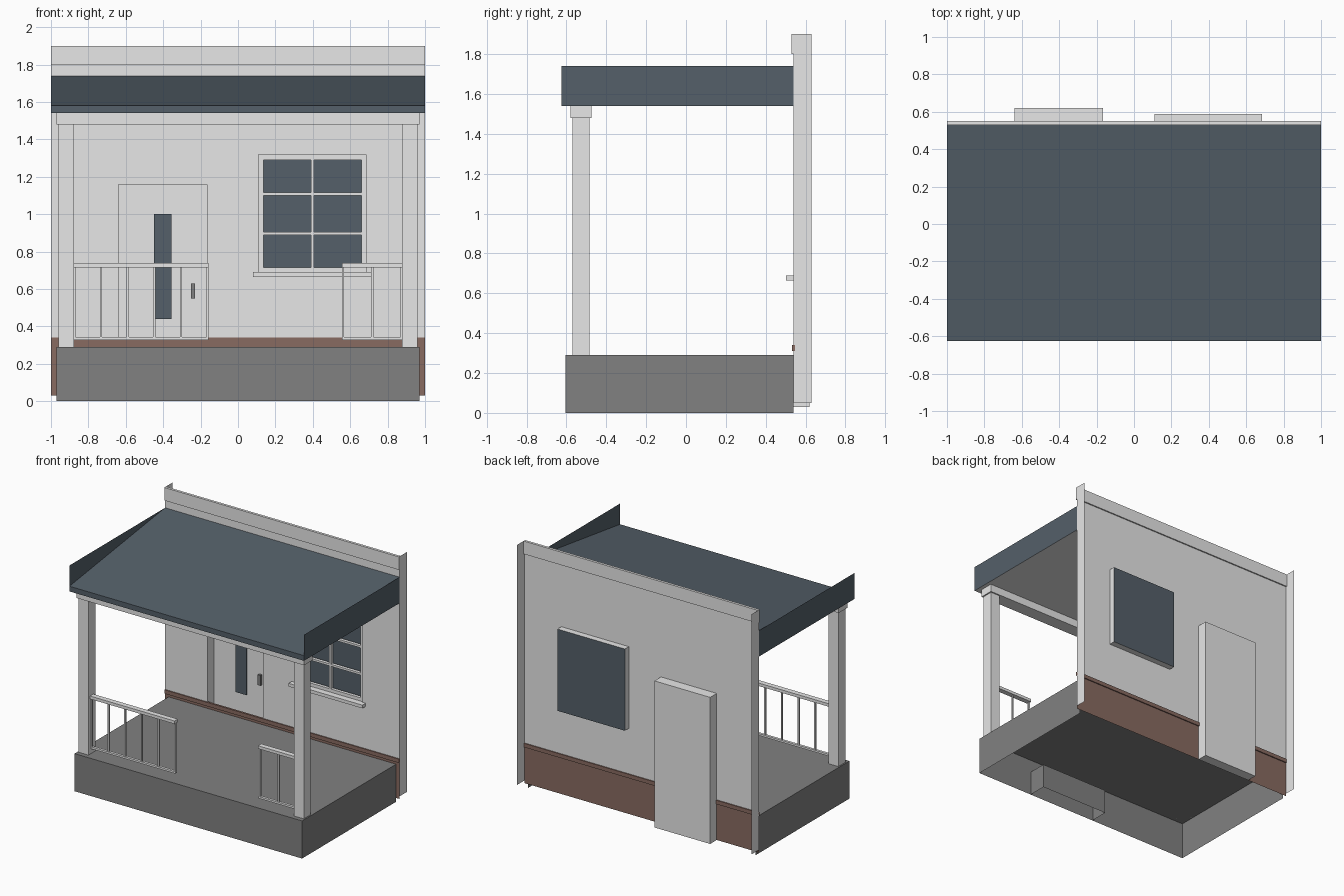
import bpy
import bmesh

if "Cube" in bpy.data.objects:
    bpy.data.objects.remove(bpy.data.objects["Cube"], do_unlink=True)


def material(name, rgb):
    m = bpy.data.materials.new(name)
    m.use_nodes = True
    m.diffuse_color = (*rgb, 1)
    m.node_tree.nodes["Principled BSDF"].inputs["Base Color"].default_value = (*rgb, 1)
    return m


PAINT = material("light_paint", (0.8, 0.8, 0.8))
SLATE = material("slate_blue", (0.09, 0.117, 0.142))
STONE = material("grey_stone", (0.22, 0.22, 0.22))
BRICK = material("brown_brick", (0.25, 0.147, 0.12))


def finish(name, bm, *mats):
    mesh = bpy.data.meshes.new(name)
    bm.to_mesh(mesh)
    bm.free()
    for m in mats:
        mesh.materials.append(m)
    ob = bpy.data.objects.new(name, mesh)
    bpy.context.collection.objects.link(ob)
    return ob


def box(name, x, y, z, mat, open_sides=()):
    """Box from ranges; open_sides lists face directions to leave out."""
    bm = bmesh.new()
    bmesh.ops.create_cube(bm, size=1)
    for v in bm.verts:
        v.co = [r[0] if c < 0 else r[1] for c, r in zip(v.co, (x, y, z))]
    bm.normal_update()
    gone = [f for f in bm.faces
            if any(f.normal.dot(d) > 0.9 for d in open_sides)]
    bmesh.ops.delete(bm, geom=gone, context='FACES')
    return finish(name, bm, mat)


def sheet(name, points, mat):
    bm = bmesh.new()
    bm.faces.new([bm.verts.new(p) for p in points])
    return finish(name, bm, mat)


def panel(name, x, y, z, mat):
    """Upright sheet facing the front."""
    return sheet(name, [(x[0], y, z[0]), (x[1], y, z[0]),
                        (x[1], y, z[1]), (x[0], y, z[1])], mat)


DOWN, FRONT, BACK = (0, 0, -1), (0, -1, 0), (0, 1, 0)
WALL_Y = 0.54
DOOR_X, DOOR_Z = (-0.64, -0.165), (0.34, 1.16)
WIN_X, WIN_Z = (0.11, 0.685), (0.69, 1.32)

# Hollow porch base with a step box inside it
box("porch_base", (-0.97, 0.97), (-0.605, WALL_Y), (0, 0.29), STONE, (DOWN, BACK))
box("step_recess", (-0.11, 0.48), (-0.6, -0.46), (0, 0.19), STONE, (DOWN, FRONT))

# House wall: a grid of faces with the door and window left open, brick below
bm = bmesh.new()
xs = [-1, *DOOR_X, *WIN_X, 1]
zs = [0.03, DOOR_Z[0], WIN_Z[0], DOOR_Z[1], WIN_Z[1], 1.9]
for x0, x1 in zip(xs, xs[1:]):
    for z0, z1 in zip(zs, zs[1:]):
        in_door = x0 == DOOR_X[0] and DOOR_Z[0] <= z0 < DOOR_Z[1]
        in_window = x0 == WIN_X[0] and WIN_Z[0] <= z0 < WIN_Z[1]
        if in_door or in_window:
            continue
        f = bm.faces.new([bm.verts.new((x, WALL_Y, z)) for x, z in
                          ((x0, z0), (x1, z0), (x1, z1), (x0, z1))])
        f.material_index = int(z1 <= DOOR_Z[0])
bmesh.ops.remove_doubles(bm, verts=bm.verts, dist=0.0001)
finish("house_wall", bm, PAINT, BRICK)

box("brick_ledge", (-1, 1), (0.532, 0.548), (0.31, 0.34), BRICK)
box("wall_cornice", (-1, 1), (0.53, 0.55), (1.8, 1.9), PAINT)
for side, s in (("left", 1), ("right", -1)):
    sheet(side + "_wall_return", [(s, WALL_Y, 0.05), (s, 0.63, 0.05),
                                  (s, 0.63, 1.9), (s, WALL_Y, 1.9)], PAINT)

# Recessed door
box("door", DOOR_X, (WALL_Y, 0.62), (0.03, DOOR_Z[1]), PAINT, (FRONT,))
box("door_glass", (-0.45, -0.355), (0.611, 0.619), (0.44, 1.0), SLATE)
box("door_handle", (-0.252, -0.23), (0.6, 0.619), (0.55, 0.63), STONE)

# Window: glazing, surround, glazing bars and sill
box("window_reveal", WIN_X, (WALL_Y, 0.588), WIN_Z, PAINT, (FRONT, BACK))
panel("window_glass", WIN_X, 0.588, WIN_Z, SLATE)
GLASS_X, GLASS_Z = (0.137, 0.66), (0.715, 1.29)
FRAME_Y = (0.55, 0.575)
for n, x in enumerate(((WIN_X[0], GLASS_X[0]), (GLASS_X[1], WIN_X[1]), (0.39, 0.406))):
    box(f"window_upright_{n}", x, FRAME_Y, WIN_Z, PAINT)
for n, z in enumerate(((WIN_Z[0], GLASS_Z[0]), (GLASS_Z[1], WIN_Z[1]),
                       (0.89, 0.906), (1.1, 1.116))):
    box(f"window_crossbar_{n}", WIN_X, FRAME_Y, z, PAINT)
box("window_sill", (0.08, 0.71), (0.502, WALL_Y), (0.665, 0.69), PAINT)

# Posts and beam
for side, x in (("left", (0.877, 0.96)), ("right", (-0.96, -0.877))):
    box(side + "_post", x, (-0.57, -0.485), (0.29, 1.48), PAINT)
box("porch_beam", (-0.97, 0.97), (-0.58, -0.475), (1.48, 1.54), PAINT)


# Railings: top rail, bottom rail and evenly spaced balusters
def railing(side, x0, x1, count):
    box(side + "_top_rail", (x0, x1), (-0.55, -0.51), (0.715, 0.738), PAINT)
    box(side + "_bottom_rail", (x0, x1), (-0.54, -0.52), (0.328, 0.343), PAINT)
    w = 0.012
    for i in range(count):
        x = x0 + (x1 - x0 - w) * i / (count - 1)
        box(f"{side}_baluster_{i}", (x, x + w), (-0.536, -0.524), (0.34, 0.72), PAINT)


railing("right", -0.88, -0.157, 6)
railing("left", 0.555, 0.88, 3)

# Lean-to roof with upright side boards and a flat ceiling
EAVE_Y, LOW, EAVE, HIGH = -0.625, 1.54, 1.58, 1.74
sheet("roof_slope", [(-1, EAVE_Y, EAVE), (1, EAVE_Y, EAVE),
                     (1, WALL_Y, HIGH), (-1, WALL_Y, HIGH)], SLATE)
panel("roof_fascia", (-1, 1), EAVE_Y, (LOW, EAVE), SLATE)
sheet("porch_ceiling", [(-1, EAVE_Y, LOW), (-1, WALL_Y, LOW),
                        (1, WALL_Y, LOW), (1, EAVE_Y, LOW)], PAINT)
for side, s in (("left", 1), ("right", -1)):
    sheet(side + "_roof_board", [(s, EAVE_Y, LOW), (s, WALL_Y, LOW),
                                 (s, WALL_Y, HIGH), (s, EAVE_Y, HIGH)], SLATE)
